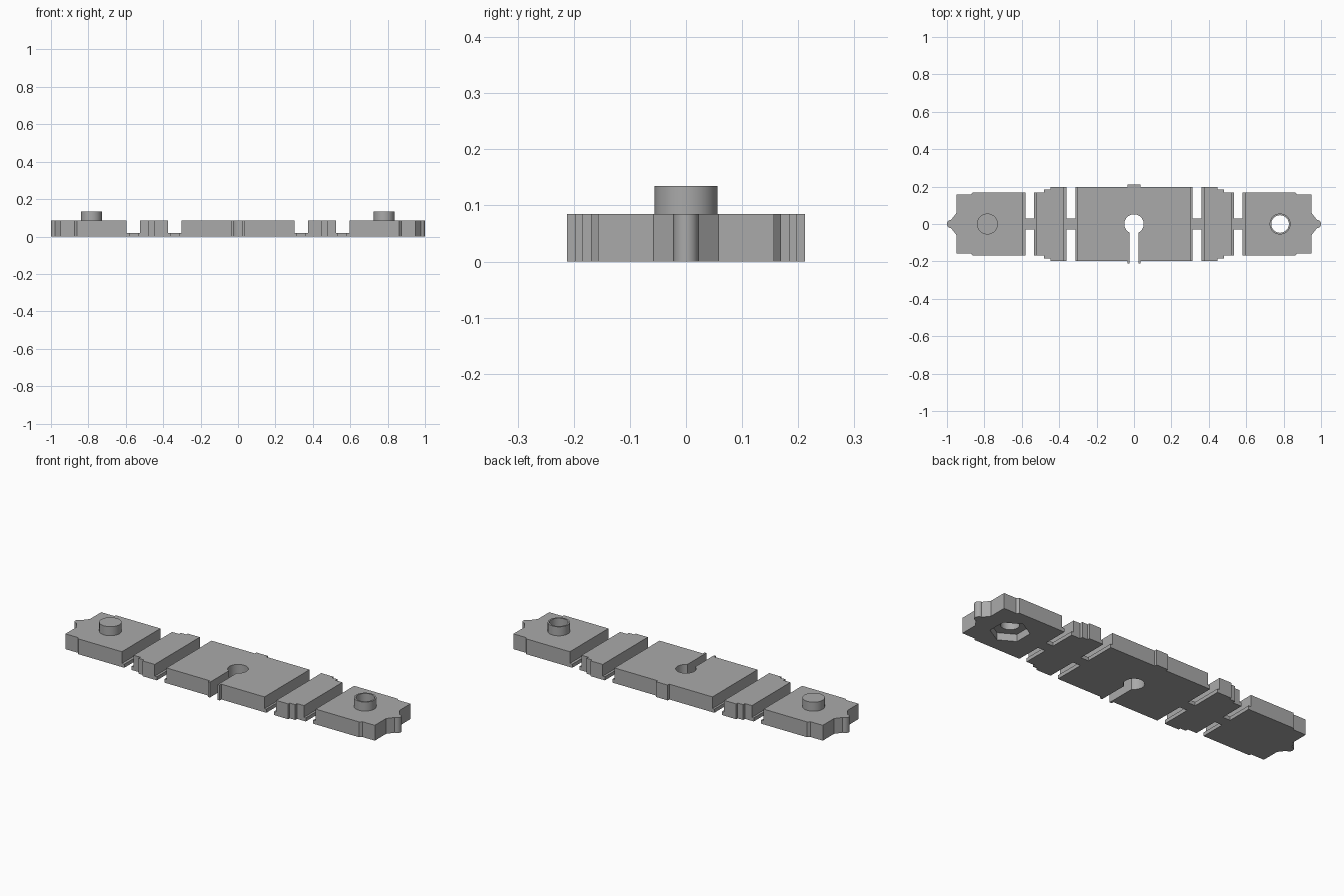
import bpy, bmesh, math

if "Cube" in bpy.data.objects:
    bpy.data.objects.remove(bpy.data.objects["Cube"])

H = 0.085       # plate thickness
FLOOR = 0.02    # thin bridge thickness
grey = bpy.data.materials.new("mid grey")
grey.diffuse_color = (0.40, 0.40, 0.40, 1)
grey.use_nodes = True
grey.node_tree.nodes["Principled BSDF"].inputs["Base Color"].default_value = grey.diffuse_color


def prism(name, pts, z0, z1):
    """Extrude a flat outline from z0 to z1."""
    bm = bmesh.new()
    low = [bm.verts.new((x, y, z0)) for x, y in pts]
    face = bm.faces.new(low)
    ext = bmesh.ops.extrude_face_region(bm, geom=[face])["geom"]
    for v in ext:
        if isinstance(v, bmesh.types.BMVert):
            v.co.z = z1
    bmesh.ops.recalc_face_normals(bm, faces=bm.faces)
    me = bpy.data.meshes.new(name)
    bm.to_mesh(me)
    bm.free()
    ob = bpy.data.objects.new(name, me)
    bpy.context.collection.objects.link(ob)
    me.materials.append(grey)
    return ob


def ring(cx, r, n=48, turn=0.0):
    return [(cx + r * math.cos(turn + i * math.tau / n),
             r * math.sin(turn + i * math.tau / n)) for i in range(n)]


def box(x0, x1, y0, y1):
    return [(x0, y0), (x1, y0), (x1, y1), (x0, y1)]


def cut(target, cutter):
    m = target.modifiers.new("cut", "BOOLEAN")
    m.operation, m.solver, m.object = "DIFFERENCE", "EXACT", cutter
    bpy.context.view_layer.objects.active = target
    bpy.ops.object.modifier_apply(modifier=m.name)
    bpy.data.objects.remove(cutter)


def smooth(ob):
    bpy.ops.object.select_all(action="DESELECT")
    ob.select_set(True)
    bpy.context.view_layer.objects.active = ob
    bpy.ops.object.shade_smooth_by_angle(angle=math.radians(30))


# Plate outline for one quarter: centre block, bridge, stepped block, bridge, end block
quarter = [(0.036, 0.212), (0.036, 0.198), (0.313, 0.198), (0.313, 0.03),
           (0.36, 0.03), (0.36, 0.198), (0.447, 0.198), (0.447, 0.185),
           (0.481, 0.185), (0.481, 0.169), (0.535, 0.169), (0.535, 0.03),
           (0.58, 0.03), (0.58, 0.169), (0.862, 0.169), (0.874, 0.157),
           (0.95, 0.157), (0.95, 0.058)]
# Rounded end tip
quarter += [(0.978 + 0.022 * math.cos(a), 0.022 * math.sin(a))
            for a in (math.radians(90 - 11.25 * i) for i in range(8))]
right = quarter + [(1.0, 0.0)] + [(x, -y) for x, y in reversed(quarter)]
plate = prism("plate", right + [(-x, y) for x, y in reversed(right)], 0, H)

# Channels that thin the plate down to narrow bridges
for s in (-1, 1):
    for cx in (0.337, 0.559):
        cut(plate, prism("channel", box(s * cx - 0.036, s * cx + 0.036, -0.3, 0.3), FLOOR, 0.2))

# Keyhole: round hole with a slot open to the front
a0 = math.asin(0.024 / 0.052)
arc = [(0.052 * math.cos(a), 0.052 * math.sin(a)) for a in
       (-math.pi / 2 + a0 + i * (math.tau - 2 * a0) / 40 for i in range(41))]
cut(plate, prism("keyhole", arc + [(-0.024, -0.3), (0.024, -0.3)], -0.1, 0.2))

# Socket: round through hole with a hexagonal recess underneath
SX = 0.781
cut(plate, prism("socket_hole", ring(SX, 0.047), -0.1, 0.2))
cut(plate, prism("hex_recess", ring(SX, 0.098, 6, math.pi / 2), -0.1, 0.04))
smooth(plate)

# Solid peg and hollow collar
peg = prism("peg", ring(-0.784, 0.056), H, 0.135)
smooth(peg)
collar = prism("collar", ring(SX, 0.056), H, 0.135)
cut(collar, prism("collar_hole", ring(SX, 0.047), 0, 0.2))
smooth(collar)
